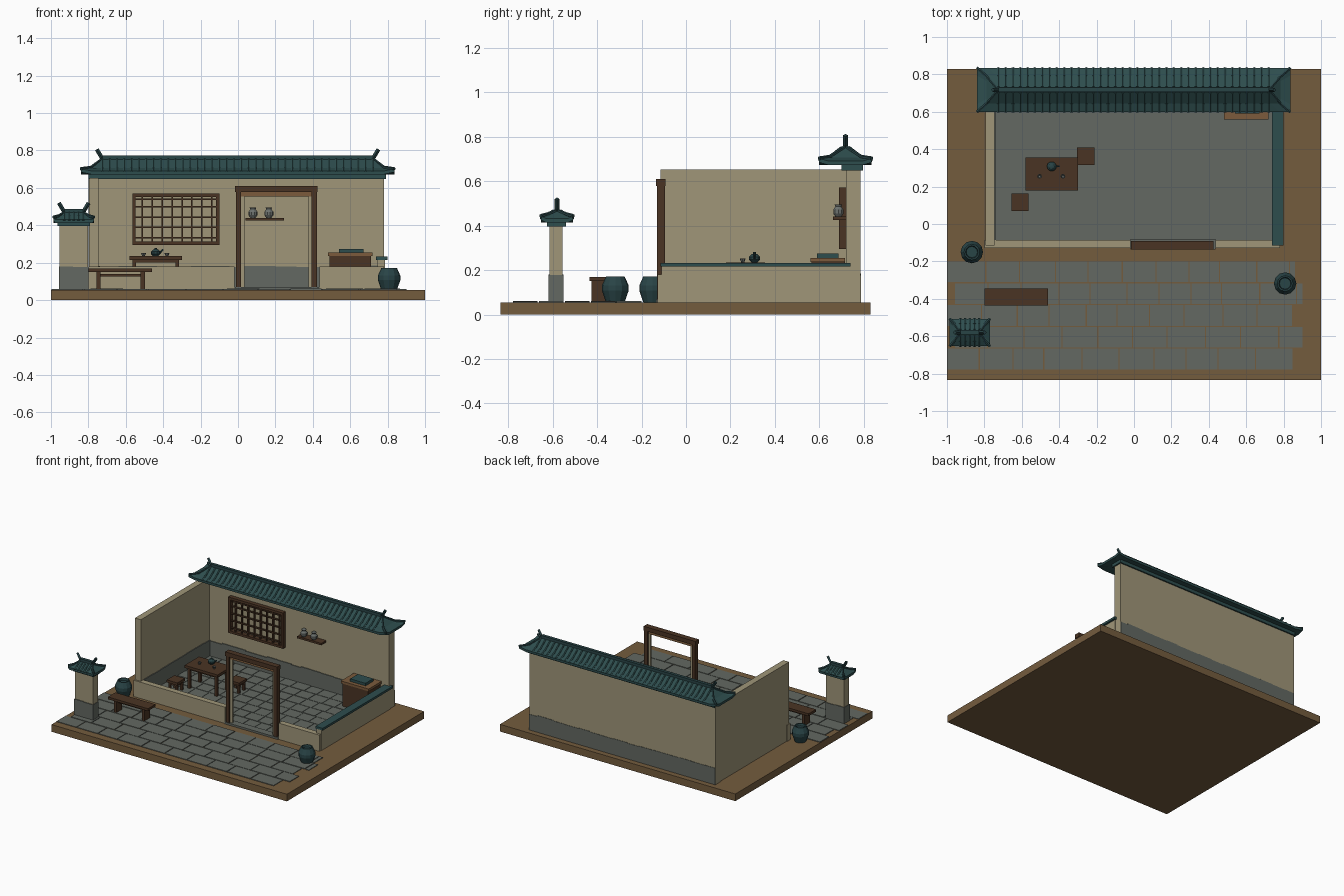
import bpy, bmesh, math, random
from mathutils import Vector

random.seed(4)
if "Cube" in bpy.data.objects:
    bpy.data.objects.remove(bpy.data.objects["Cube"], do_unlink=True)


def material(name, r, g, b):
    m = bpy.data.materials.new(name)
    m.use_nodes = True
    m.diffuse_color = (r, g, b, 1)
    m.node_tree.nodes["Principled BSDF"].inputs["Base Color"].default_value = (r, g, b, 1)
    return m


earth = material("earth brown", .175, .107, .048)
plaster = material("plaster beige", .35, .305, .19)
stone = material("stone grey", .125, .14, .122)
teal = material("roof teal", .027, .075, .076)
deep_teal = material("jar teal", .022, .058, .062)
wood = material("dark wood", .068, .034, .017)
light_wood = material("light wood", .2, .105, .045)
clay = material("grey clay", .15, .165, .155)


def finish(name, bm, mat):
    bmesh.ops.recalc_face_normals(bm, faces=bm.faces)
    mesh = bpy.data.meshes.new(name)
    bm.to_mesh(mesh)
    bm.free()
    mesh.materials.append(mat)
    obj = bpy.data.objects.new(name, mesh)
    bpy.context.collection.objects.link(obj)
    return obj


def add_box(bm, x0, x1, y0, y1, z0, z1):
    vs = bmesh.ops.create_cube(bm, size=1)["verts"]
    for v in vs:
        v.co = Vector((x0 if v.co.x < 0 else x1, y0 if v.co.y < 0 else y1, z0 if v.co.z < 0 else z1))


def boxes(name, mat, *dims):
    bm = bmesh.new()
    for d in dims:
        add_box(bm, *d)
    return finish(name, bm, mat)


def add_tube(bm, a, b, r, sides=6):
    a, b = Vector(a), Vector(b)
    vs = bmesh.ops.create_cone(bm, cap_ends=True, segments=sides, radius1=r, radius2=r, depth=(b - a).length)["verts"]
    rot = (b - a).to_track_quat("Z", "Y")
    for v in vs:
        v.co = rot @ v.co + (a + b) / 2


def lathe(name, mat, profile, x, y, z, sides=12):
    bm = bmesh.new()
    rings = []
    for r, h in profile:
        ring = []
        for i in range(sides):
            t = 2 * math.pi * i / sides
            ring.append(bm.verts.new((x + r * math.cos(t), y + r * math.sin(t), z + h)))
        rings.append(ring)
    for lo, hi in zip(rings, rings[1:]):
        for i in range(sides):
            j = (i + 1) % sides
            bm.faces.new((lo[i], lo[j], hi[j], hi[i]))
    bm.faces.new(rings[0][::-1])
    bm.faces.new(rings[-1])
    return finish(name, bm, mat)


def hip_roof(name, cx, cy, hx, hy, z0, z1, run, ribs, lift):
    """Hipped tile roof with lifted corners, ribs, ridge and end finials."""
    half = hx - run
    bm = bmesh.new()
    layers = [(hx - run * .4, hy * .6, z0, 0), (hx, hy, z0, lift), (hx, hy, z0 + .018, lift),
              (hx - run * .45, hy * .62, z0 + .035, 0), (half, .008, z1, 0)]
    rings = []
    for lx, ly, z, up in layers:
        ex, ey = lx * .93, ly * .65
        outline = [(-lx, -ly), (-ex, -ly), (ex, -ly), (lx, -ly), (lx, -ey), (lx, ey),
                   (lx, ly), (ex, ly), (-ex, ly), (-lx, ly), (-lx, ey), (-lx, -ey)]
        rings.append([bm.verts.new((cx + x, cy + y, z + (up if abs(x) == lx and abs(y) == ly else 0)))
                      for x, y in outline])
    for lo, hi in zip(rings, rings[1:]):
        for i in range(12):
            j = (i + 1) % 12
            bm.faces.new((lo[i], lo[j], hi[j], hi[i]))
    bm.faces.new(rings[0][::-1])
    bm.faces.new(rings[-1])
    finish(name, bm, teal)

    # rounded tile ribs down both long slopes
    bm = bmesh.new()
    for i in range(ribs):
        x = cx - half + 2 * half * i / (ribs - 1)
        for s in (-1, 1):
            pts = [(x, cy + s * hy, z0 + .014), (x, cy + s * hy * .62, z0 + .035), (x, cy + s * .015, z1 - .004)]
            add_tube(bm, pts[0], pts[1], .008)
            add_tube(bm, pts[1], pts[2], .007)
    finish(name + "_ribs", bm, teal)

    # ridge, hip ridges and finials
    bm = bmesh.new()
    add_box(bm, cx - half, cx + half, cy - .012, cy + .012, z1 - .01, z1 + .018)
    for sx in (-1, 1):
        top = (cx + sx * half, cy, z1)
        add_tube(bm, top, (cx + sx * (half + .03), cy, z1 + .05), .011, 4)
        for sy in (-1, 1):
            mid = (cx + sx * (hx - run * .45), cy + sy * hy * .62, z0 + .037)
            add_tube(bm, top, mid, .008)
            add_tube(bm, mid, (cx + sx * hx, cy + sy * hy, z0 + .018 + lift), .009)
    finish(name + "_ridges", bm, deep_teal)


G = .055
# ground slab and interior floor
boxes("ground", earth, (-1, 1, -.835, .83, 0, G))
boxes("floor_bed", stone, (-.75, .75, -.09, .73, G - .01, G + .002))


def paving(name, x0, x1, y0, y1, rows, width, gap, stagger):
    bm = bmesh.new()
    step = (y1 - y0) / rows
    for r in range(rows):
        off = stagger * (r % 2)
        x, end = x0 + off, x1 + off
        while x < end - .03:
            w = min(width * random.uniform(.85, 1.1), end - x)
            add_box(bm, x + gap, x + w - gap, y0 + r * step + gap, y0 + (r + 1) * step - gap,
                    G - .01, G + random.uniform(.004, .006))
            x += w
    finish(name, bm, stone)


paving("courtyard_paving", -1, .865, -.78, -.198, 5, .19, .003, .04)
paving("floor_tiles", -.745, .745, -.08, .72, 8, .11, .003, 0)

# walls
boxes("back_wall", plaster, (-.8, .78, .72, .785, G, .66))
boxes("tall_side_wall", plaster, (-.795, -.745, -.115, .73, G, .653))
boxes("low_side_wall", plaster, (.745, .785, -.11, .73, G, .217))
boxes("low_side_wall_cap", teal, (.738, .8, -.115, .74, .215, .232))
boxes("low_front_wall", plaster, (-.8, -.02, -.128, -.085, G, .18), (.435, .78, -.128, -.085, G, .18))
boxes("roof_beam", teal, (-.8, .79, .7, .795, .648, .672))


# stone skirting with an uneven top edge
def skirting(name, start, end, place):
    bm = bmesh.new()
    x = start
    while x < end - .001:
        w = min(random.uniform(.07, .13), end - x)
        add_box(bm, *place(x, x + w, random.uniform(.174, .184)))
        x += w
    finish(name, bm, stone)


skirting("inner_back_skirting", -.745, .745, lambda a, b, h: (a, b, .714, .725, G, h))
skirting("outer_back_skirting", -.8, .78, lambda a, b, h: (a, b, .78, .788, G, h))
skirting("inner_side_skirting", -.085, .72, lambda a, b, h: (-.75, -.739, a, b, G, h))

# main roof and gate pillar
hip_roof("main_roof", -.002, .717, .838, .118, .672, .756, .115, 38, .012)
boxes("pillar", plaster, (-.955, -.802, -.613, -.555, G, .41))
skirting("pillar_skirting", -.958, -.799, lambda a, b, h: (a, b, -.619, -.55, G, h))
boxes("pillar_beam", teal, (-.965, -.79, -.625, -.54, .395, .415))
hip_roof("pillar_roof", -.878, -.58, .108, .073, .413, .47, .058, 5, .012)

# door frame in the front wall
boxes("door_sill", stone, (-.02, .435, -.135, -.08, G, .07))
boxes("door_frame", wood, (-.012, .016, -.13, -.095, G, .6), (.394, .422, -.13, -.095, G, .6),
      (-.015, .425, -.135, -.092, .578, .61))
boxes("door_trim_top", light_wood, (.016, .394, -.118, -.105, .555, .578))
boxes("door_trim_sides", plaster, (.016, .034, -.118, -.105, .07, .555), (.376, .394, -.118, -.105, .07, .555))

# lattice window
bars = [(-.565, -.1, .688, .72, z, z + .018) for z in (.295, .552)]
bars += [(x, x + .018, .688, .72, .295, .57) for x in (-.565, -.118)]
bars += [(x, x + .008, .694, .712, .3, .56) for x in [-.515 + .053 * i for i in range(8)]]
bars += [(-.56, -.105, .696, .71, z, z + .008) for z in (.33, .385, .44, .495, .535)]
boxes("lattice_window", wood, *bars)


# furniture
def table(name, x0, x1, y0, y1, top, leg, inset):
    parts = [(x0, x1, y0, y1, top - .02, top),
             (x0 + inset, x1 - inset, y0 + inset, y1 - inset, top - .034, top - .02)]
    for x in (x0 + inset, x1 - inset - leg):
        for y in (y0 + inset, y1 - inset - leg):
            parts.append((x, x + leg, y, y + leg, G, top - .02))
    boxes(name, wood, *parts)


table("table", -.58, -.3, .18, .355, .235, .02, .015)
table("rear_stool", -.305, -.21, .315, .408, .145, .016, .008)
table("front_stool", -.655, -.565, .07, .163, .145, .016, .008)
boxes("bench", wood, (-.8, -.46, -.435, -.345, .15, .168), (-.757, -.735, -.425, -.355, G, .15),
      (-.52, -.498, -.425, -.355, G, .15), (-.74, -.51, -.398, -.382, .125, .14))
boxes("shelf", wood, (.04, .245, .66, .72, .425, .44))
boxes("chest", wood, (.49, .71, .565, .714, G, .24))
boxes("chest_rim", light_wood, (.482, .718, .56, .716, .236, .254))
boxes("chest_tray", teal, (.54, .67, .59, .685, .254, .274))

# jars, teapot and cups
jar = [(.042, 0), (.06, .052), (.06, .076), (.042, .116), (.034, .116), (.03, .1)]
lathe("right_jar", deep_teal, jar, .808, -.318, G)
lathe("left_jar", deep_teal, jar, -.867, -.15, G)
pot = [(.014, 0), (.026, .012), (.026, .024), (.014, .036), (.006, .038), (.006, .045)]
lathe("teapot", deep_teal, pot, -.44, .308, .235, 10)
bm = bmesh.new()
add_tube(bm, (-.418, .308, .252), (-.4, .308, .272), .005)
finish("teapot_spout", bm, deep_teal)
cup = [(.007, 0), (.013, .016), (.01, .016), (.006, .004)]
vase = [(.014, 0), (.024, .014), (.024, .032), (.014, .046), (.018, .055), (.012, .052)]
for i, x in enumerate((-.505, -.38)):
    lathe("cup_%d" % (i + 1), clay, cup, x, .255, .235, 8)
for i, x in enumerate((.08, .165)):
    lathe("shelf_vase_%d" % (i + 1), clay, vase, x, .685, .44, 10)
